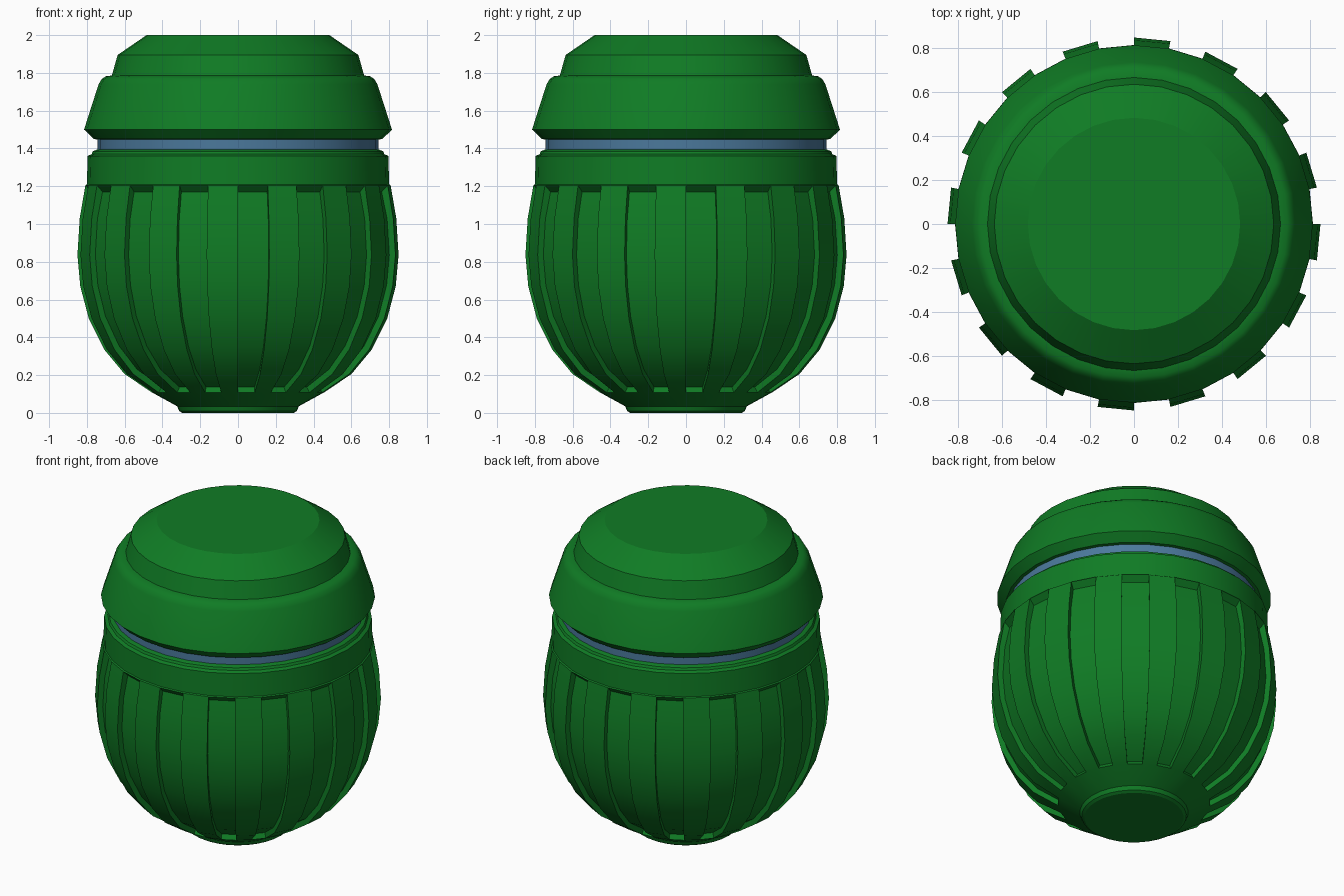
import bpy, bmesh, math
from mathutils import Vector

if "Cube" in bpy.data.objects:
    bpy.data.objects.remove(bpy.data.objects["Cube"])

SEG = 32


def material(name, rgb):
    m = bpy.data.materials.new(name)
    m.diffuse_color = (*rgb, 1)
    m.use_nodes = True
    m.node_tree.nodes["Principled BSDF"].inputs["Base Color"].default_value = m.diffuse_color
    return m


green = material("green plastic", (0.005, 0.2, 0.018))
blue = material("blue seal", (0.07, 0.19, 0.33))


def lathe(name, profile, mat, groove=None):
    """Revolve (radius, z) points, capped at both ends; optional grooved z range."""
    bm = bmesh.new()
    rings = [[bm.verts.new((r * math.cos(2 * math.pi * i / SEG),
                            r * math.sin(2 * math.pi * i / SEG), z))
              for i in range(SEG)] for r, z in profile]
    cut = [[] for _ in range(SEG)]
    for (lo, hi) in zip(rings, rings[1:]):
        for i in range(SEG):
            j = (i + 1) % SEG
            f = bm.faces.new((lo[i], lo[j], hi[j], hi[i]))
            if groove and i % 2 == 0 and lo[i].co.z >= groove[0] - 1e-4 and hi[i].co.z <= groove[1] + 1e-4:
                cut[i].append(f)
    bm.faces.new(rings[0][::-1])
    bm.faces.new(rings[-1])
    bm.normal_update()
    # sink every second column of faces to make the grooves
    for faces in cut:
        if not faces:
            continue
        new = bmesh.ops.extrude_face_region(bm, geom=faces)["geom"]
        floor = [g for g in new if isinstance(g, bmesh.types.BMFace)]
        verts = {v for f in floor for v in f.verts}
        top = max(v.co.z for v in verts)
        move = {}
        for v in verts:
            n = sum((f.normal for f in floor if v in f.verts[:]), Vector()).normalized()
            move[v] = n * -0.034
            if v.co.z > top - 1e-4:
                move[v].z = -0.035
        for v, d in move.items():
            v.co += d
        bmesh.ops.delete(bm, geom=[f for f in faces if f.is_valid], context='FACES_ONLY')
    bmesh.ops.recalc_face_normals(bm, faces=bm.faces)
    me = bpy.data.meshes.new(name)
    bm.to_mesh(me)
    bm.free()
    me.materials.append(mat)
    ob = bpy.data.objects.new(name, me)
    bpy.context.collection.objects.link(ob)
    bpy.ops.object.select_all(action='DESELECT')
    ob.select_set(True)
    bpy.context.view_layer.objects.active = ob
    bpy.ops.object.shade_smooth_by_angle(angle=math.radians(30))
    return ob


# Rounded jar body with foot, grooves and neck collar
lathe("jar_body", [
    (0.295, 0.0), (0.312, 0.01), (0.322, 0.035), (0.455, 0.108),
    (0.60, 0.205), (0.708, 0.335), (0.79, 0.5), (0.835, 0.67), (0.85, 0.835),
    (0.838, 1.03), (0.808, 1.205), (0.80, 1.21), (0.796, 1.36),
    (0.775, 1.37), (0.768, 1.385), (0.745, 1.395)], green, (0.108, 1.205))

# Sealing band between jar and lid
lathe("seal_band", [(0.745, 1.38), (0.745, 1.46)], blue)

# Stepped lid
lathe("lid", [
    (0.74, 1.447), (0.765, 1.45), (0.79, 1.475), (0.815, 1.5), (0.738, 1.74),
    (0.722, 1.767), (0.70, 1.782), (0.668, 1.786), (0.637, 1.895),
    (0.484, 2.0)], green)
